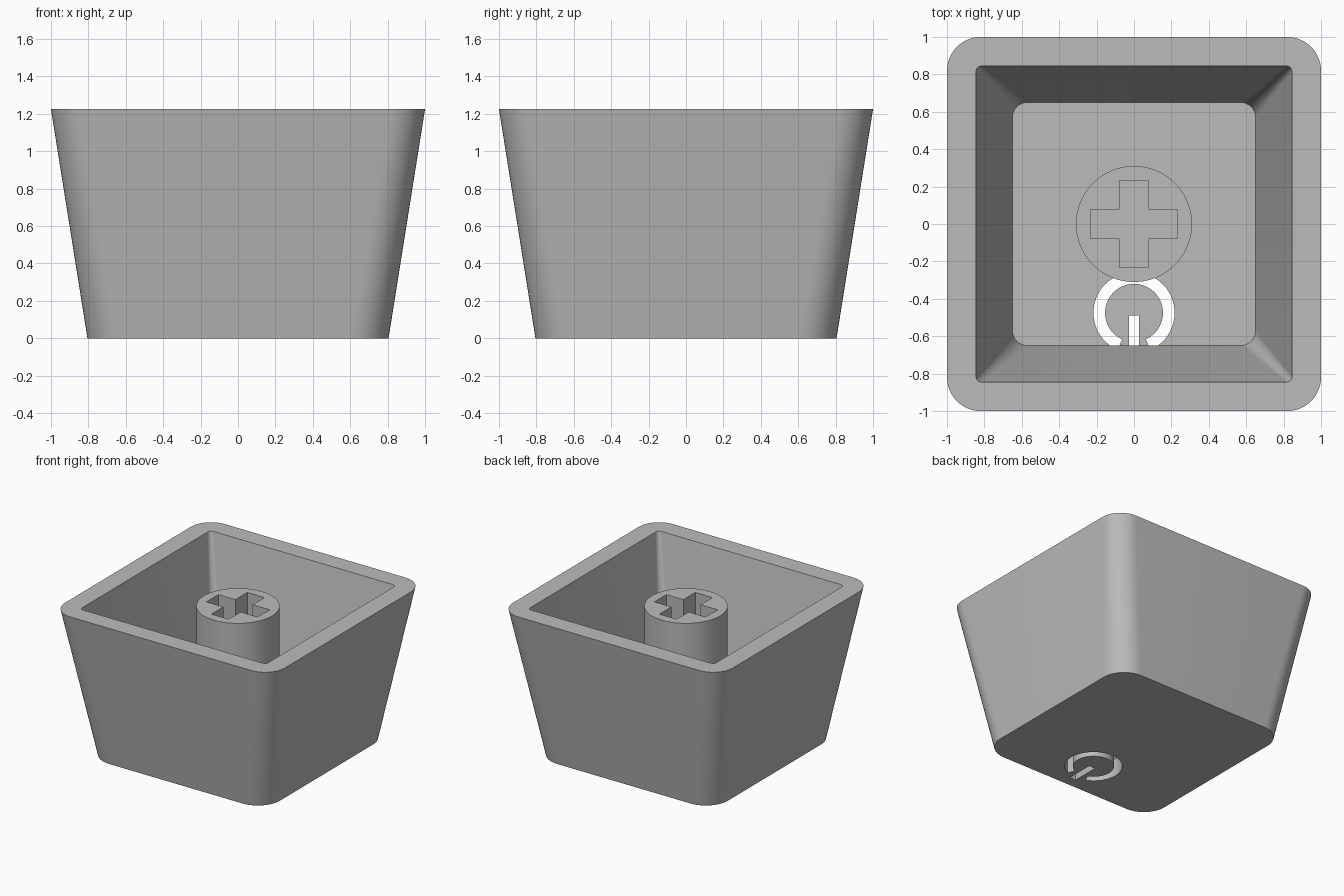
import bpy, bmesh
from math import sin, cos, pi, radians

if "Cube" in bpy.data.objects:
    bpy.data.objects.remove(bpy.data.objects["Cube"], do_unlink=True)

HEIGHT, FLOOR, POST_TOP = 1.225, 0.15, 1.155

grey = bpy.data.materials.new("plain grey plastic")
grey.use_nodes = True
grey.diffuse_color = (0.5, 0.5, 0.5, 1)
grey.node_tree.nodes["Principled BSDF"].inputs["Base Color"].default_value = (0.5, 0.5, 0.5, 1)


def arc(cx, cy, r, start, end, steps):
    """Points along an arc, angles in degrees."""
    angles = [radians(start + (end - start) * i / steps) for i in range(steps + 1)]
    return [(cx + r * cos(a), cy + r * sin(a)) for a in angles]


def rounded_square(half, radius):
    pts, c = [], half - radius
    for i, (sx, sy) in enumerate([(1, 1), (-1, 1), (-1, -1), (1, -1)]):
        pts += arc(sx * c, sy * c, radius, 90 * i, 90 * i + 90, 12)
    return pts


def loft(name, levels):
    """Closed solid through a list of (outline, z) levels."""
    bm = bmesh.new()
    rings = [[bm.verts.new((x, y, z)) for x, y in outline] for outline, z in levels]
    n = len(rings[0])
    for a, b in zip(rings, rings[1:]):
        for i in range(n):
            j = (i + 1) % n
            bm.faces.new((a[i], a[j], b[j], b[i]))
    bm.faces.new(rings[0][::-1])
    bm.faces.new(rings[-1])
    bmesh.ops.recalc_face_normals(bm, faces=bm.faces[:])
    mesh = bpy.data.meshes.new(name)
    bm.to_mesh(mesh)
    bm.free()
    mesh.materials.append(grey)
    obj = bpy.data.objects.new(name, mesh)
    bpy.context.collection.objects.link(obj)
    return obj


def select(obj):
    bpy.ops.object.select_all(action='DESELECT')
    obj.select_set(True)
    bpy.context.view_layer.objects.active = obj


def cut(obj, outline, z0, z1):
    """Cut a straight prism out of an object."""
    cutter = loft("cutter", [(outline, z0), (outline, z1)])
    cutter.hide_render = True
    mod = obj.modifiers.new("cut", 'BOOLEAN')
    mod.operation, mod.solver, mod.object = 'DIFFERENCE', 'EXACT', cutter
    select(obj)
    bpy.ops.object.modifier_apply(modifier=mod.name)
    bpy.data.objects.remove(cutter, do_unlink=True)


def finish(obj):
    select(obj)
    bpy.ops.object.shade_smooth_by_angle(angle=radians(30))


# Tapered hollow shell, open at the top
shell = loft("shell", [
    (rounded_square(0.805, 0.2), 0),
    (rounded_square(1.0, 0.18), HEIGHT),
    (rounded_square(0.845, 0.03), HEIGHT),
    (rounded_square(0.65, 0.08), FLOOR),
])

# Broken ring slot and bar slot through the floor
RING_Y, GAP = -0.475, 24
ring = (arc(0, RING_Y, 0.217, GAP - 90, 270 - GAP, 48)
        + arc(0, RING_Y, 0.155, 270 - GAP, GAP - 90, 48))
cut(shell, ring, -0.1, FLOOR + 0.002)
bar = [(-0.028, -0.72), (0.028, -0.72), (0.028, -0.49), (-0.028, -0.49)]
cut(shell, bar, -0.1, FLOOR + 0.002)
finish(shell)

# Round centre post with a cross-shaped socket
circle = arc(0, 0, 0.31, 0, 360, 72)[:-1]
post = loft("centre_post", [(circle, FLOOR - 0.004), (circle, POST_TOP)])
w, h = 0.078, 0.233
cross = [(w, w), (w, h), (-w, h), (-w, w), (-h, w), (-h, -w),
         (-w, -w), (-w, -h), (w, -h), (w, -w), (h, -w), (h, w)]
cut(post, cross, 0, HEIGHT)
finish(post)
